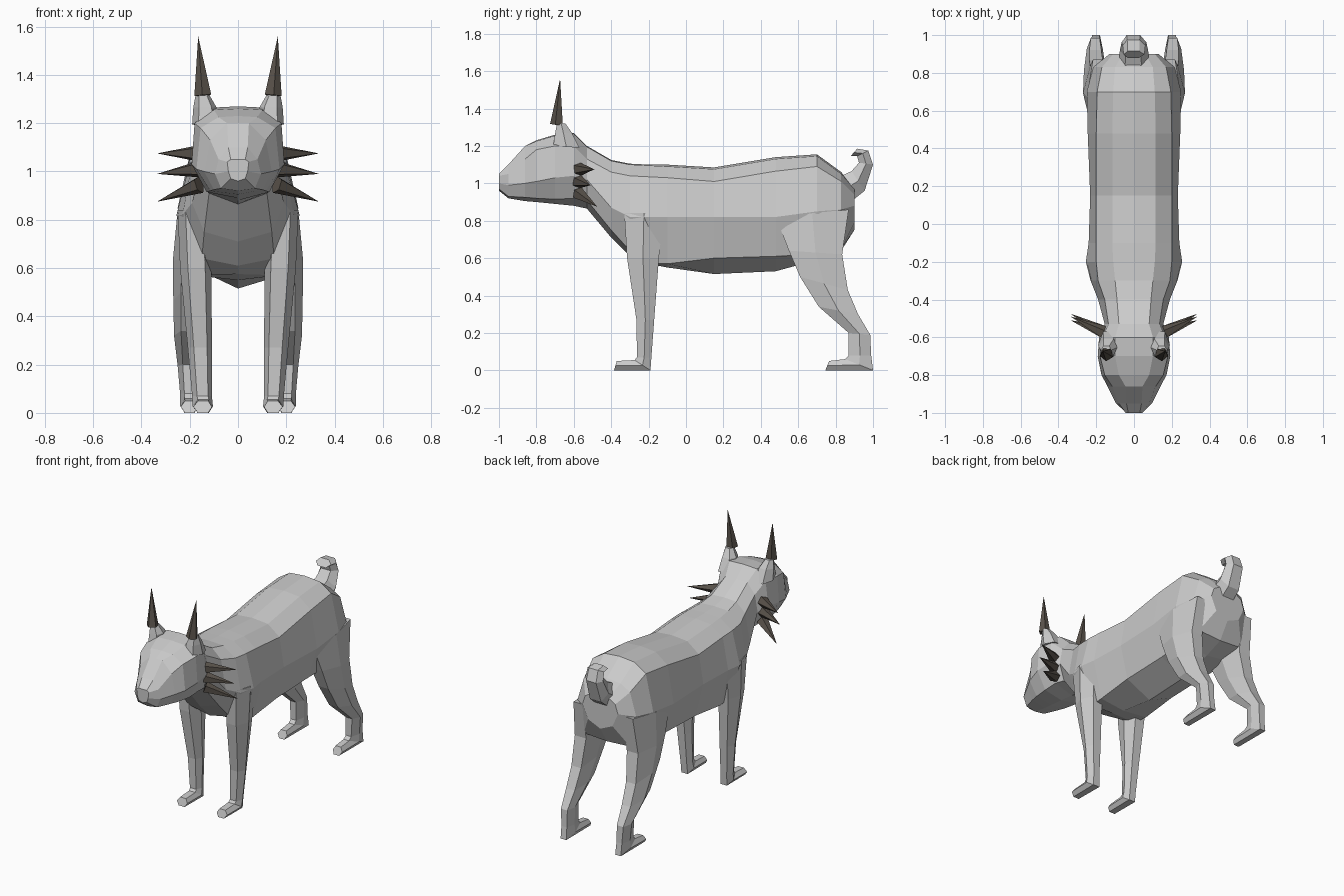
import bpy, bmesh, math
from mathutils import Vector

default = bpy.data.objects.get("Cube")
if default:
    bpy.data.objects.remove(default, do_unlink=True)


def make_material(name, colour):
    mat = bpy.data.materials.new(name)
    mat.use_nodes = True
    mat.diffuse_color = colour
    mat.node_tree.nodes["Principled BSDF"].inputs["Base Color"].default_value = colour
    return mat


fur = make_material("pale grey fur", (0.6, 0.6, 0.6, 1))
tuft = make_material("dark brown tuft", (0.1, 0.085, 0.07, 1))


def finish(bm, name, mat, mirrored):
    """Turn a bmesh into a flat shaded object, optionally mirrored across x."""
    bmesh.ops.recalc_face_normals(bm, faces=bm.faces)
    mesh = bpy.data.meshes.new(name)
    bm.to_mesh(mesh)
    bm.free()
    mesh.materials.append(mat)
    obj = bpy.data.objects.new(name, mesh)
    bpy.context.scene.collection.objects.link(obj)
    if mirrored:
        mod = obj.modifiers.new("Mirror", 'MIRROR')
        mod.use_mirror_merge = False
    return obj


def loft(name, rings, mat=fur, mirrored=False):
    """Skin a row of closed rings and cap both ends."""
    bm = bmesh.new()
    rows = [[bm.verts.new(p) for p in ring] for ring in rings]
    for a, b in zip(rows, rows[1:]):
        for i in range(len(a)):
            j = (i + 1) % len(a)
            bm.faces.new((a[i], a[j], b[j], b[i]))
    bm.faces.new(rows[0])
    bm.faces.new(rows[-1])
    return finish(bm, name, mat, mirrored)


def body_ring(y, top, x1, z1, x2, z2, x3, z3, x4, z4, bottom):
    """Symmetric ring: spine, back edge, shoulder, flank, belly edge, keel."""
    side = [(x1, z1), (x2, z2), (x3, z3), (x4, z4)]
    half = [(0, top)] + side + [(0, bottom)]
    other = [(-x, z) for x, z in reversed(side)]
    return [(x, y, z) for x, z in half + other]


def limb_ring(front, back, inner, outer):
    """Six sided ring between a front and a back point given as (y, z)."""
    shape = [(0, .2), (0, .75), (.5, 1), (1, .75), (1, .2), (.5, 0)]
    f, b = Vector(front), Vector(back)
    ring = []
    for t, w in shape:
        p = f.lerp(b, t)
        ring.append((inner + (outer - inner) * w, p.x, p.y))
    return ring


def spike(name, base, tip, radius, mirrored=True):
    """Five sided cone from a base centre to a tip."""
    base, tip = Vector(base), Vector(tip)
    axis = tip - base
    turn = axis.to_track_quat('Z', 'Y')
    bm = bmesh.new()
    ring = []
    for i in range(5):
        a = math.tau * i / 5
        ring.append(bm.verts.new(base + turn @ Vector((math.cos(a), math.sin(a), 0)) * radius))
    point = bm.verts.new(tip)
    for i in range(5):
        bm.faces.new((ring[i], ring[(i + 1) % 5], point))
    bm.faces.new(ring)
    return finish(bm, name, tuft, mirrored)


# Head, from nose to the back of the skull
head = [
    (-1, 1.05, .03, 1.05, .045, 1.04, .04, 1, .03, .97, .96),
    (-.95, 1.1, .04, 1.1, .08, 1.05, .095, .99, .07, .93, .92),
    (-.86, 1.2, .045, 1.2, .115, 1.13, .14, 1, .1, .925, .905),
    (-.8, 1.23, .08, 1.225, .155, 1.18, .172, 1.01, .115, .92, .9),
    (-.7, 1.26, .1, 1.255, .18, 1.2, .192, 1.03, .13, .915, .89),
    (-.6, 1.27, .1, 1.265, .165, 1.2, .185, 1.04, .13, .92, .88),
]
# Neck, barrel and rump
torso = [
    (-.53, 1.2, .08, 1.195, .135, 1.13, .155, 1.02, .12, .91, .865),
    (-.4, 1.125, .09, 1.12, .155, 1.06, .19, .87, .14, .75, .71),
    (-.3, 1.105, .1, 1.1, .19, 1.04, .23, .82, .15, .64, .61),
    (-.2, 1.1, .11, 1.095, .2, 1.035, .255, .82, .17, .57, .575),
    (-.1, 1.1, .115, 1.09, .2, 1.03, .24, .82, .18, .57, .55),
    (.15, 1.085, .115, 1.075, .2, 1.01, .232, .82, .18, .6, .515),
    (.48, 1.14, .115, 1.13, .2, 1.065, .245, .82, .18, .61, .53),
    (.7, 1.155, .11, 1.145, .195, 1.09, .25, .85, .19, .62, .59),
    (.83, 1.06, .1, 1.05, .17, 1.01, .215, .86, .17, .65, .64),
    (.9, .98, .06, .97, .11, .94, .13, .88, .09, .79, .75),
]
loft("body_and_head", [body_ring(*s) for s in head + torso])

# Front legs, from shoulder down through the ankle to the toes
front_leg = [
    ((-.33, .84), (-.12, .84), .12, .25),
    ((-.315, .6), (-.145, .6), .11, .24),
    ((-.265, .27), (-.17, .27), .108, .208),
    ((-.262, .07), (-.185, .07), .108, .19),
    ((-.275, .055), (-.19, 0), .104, .188),
    ((-.37, .05), (-.385, 0), .108, .185),
]
loft("front_legs", [limb_ring(*s) for s in front_leg], mirrored=True)

# Hind legs with thigh, hock and foot
hind_leg = [
    ((.48, .82), (.87, .86), .12, .25),
    ((.55, .64), (.835, .62), .12, .27),
    ((.61, .5), (.865, .43), .14, .268),
    ((.71, .34), (.92, .3), .15, .265),
    ((.87, .2), (.985, .19), .165, .25),
    ((.87, .08), (.99, .08), .168, .24),
    ((.85, .06), (1, 0), .165, .24),
    ((.765, .05), (.745, 0), .168, .237),
]
loft("hind_legs", [limb_ring(*s) for s in hind_leg], mirrored=True)

# Short curled tail
tail = [
    ((.81, 1.03), (.88, .9), .08),
    ((.885, 1.065), (.955, .96), .075),
    ((.925, 1.11), (1, 1.1), .065),
    ((.915, 1.145), (.975, 1.175), .06),
    ((.88, 1.145), (.915, 1.185), .055),
]
loft("tail", [limb_ring(f, b, -w, w) for f, b, w in tail])

# Ears: stubby base with a pointed tuft
ear = [
    ((-.71, 1.2), (-.57, 1.19), .085, .19),
    ((-.7, 1.265), (-.61, 1.27), .09, .185),
    ((-.69, 1.32), (-.645, 1.32), .12, .175),
]
loft("ears", [limb_ring(*s) for s in ear], mirrored=True)
spike("ear_tufts", (.145, -.69, 1.315), (.165, -.673, 1.56), .037)

# Cheek tufts: three spikes on each side
for label, z, tip_y, tip_z in (("upper", 1.075, -.49, 1.075),
                               ("middle", 1.01, -.51, .99),
                               ("lower", .945, -.475, .875)):
    spike(label + "_cheek_tufts", (.16, -.575, z), (.335, tip_y, tip_z), .037)
